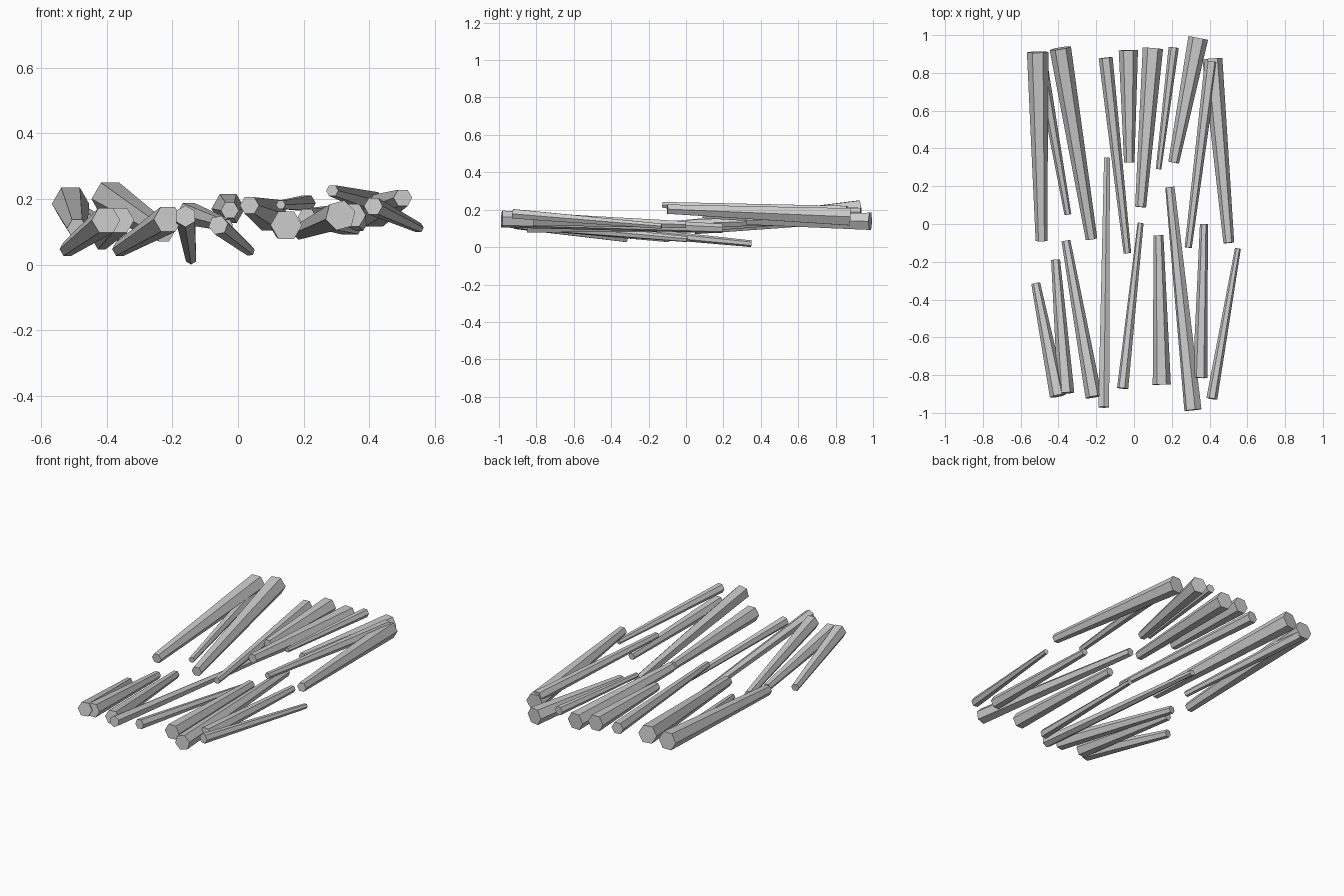
import bpy, bmesh
from math import radians, cos, sin, pi
from mathutils import Vector

if "Cube" in bpy.data.objects:
    bpy.data.objects.remove(bpy.data.objects["Cube"])

TAPER = 0.54  # thin end radius relative to thick end


def spike(name, thick, thin, radius, roll=0):
    """Six-sided tapered stick from its thick end to its thin end."""
    a, b = Vector(thick), Vector(thin)
    axis = (b - a).normalized()
    side = axis.cross(Vector((0, 0, 1))).normalized()
    up = side.cross(axis)
    bm = bmesh.new()
    rings = []
    for centre, r in ((a, radius), (b, radius * TAPER)):
        ring = []
        for i in range(6):
            t = radians(roll) + i * pi / 3
            ring.append(bm.verts.new(centre + r * (side * cos(t) + up * sin(t))))
        rings.append(ring)
    for i in range(6):
        j = (i + 1) % 6
        bm.faces.new((rings[0][i], rings[0][j], rings[1][j], rings[1][i]))
    bm.faces.new(rings[0])
    bm.faces.new(rings[1])
    bmesh.ops.recalc_face_normals(bm, faces=bm.faces)
    mesh = bpy.data.meshes.new(name)
    bm.to_mesh(mesh)
    bm.free()
    bpy.context.collection.objects.link(bpy.data.objects.new(name, mesh))


# back row: thick ends towards +y
back_row = [
    ((-.51, .91, .185), (-.49, -.09, .11), .057),
    ((-.50, .90, .16), (-.35, .05, .085), .034),
    ((-.39, .93, .20), (-.225, -.08, .097), .057),
    ((-.15, .88, .155), (-.035, -.155, .12), .037),
    ((-.03, .92, .17), (-.025, .325, .165), .051),
    ((.10, .93, .15), (.035, .09, .18), .054),
    ((.21, .935, .187), (.13, .29, .182), .027),
    ((.34, .985, .138), (.21, .325, .145), .053),
    ((.41, .86, .19), (.287, -.125, .225), .035),
    ((.415, .875, .162), (.502, -.10, .203), .053),
]
# front row: thick ends towards -y
front_row = [
    ((-.402, -.91, .135), (-.52, -.315, .047), .044),
    ((-.36, -.895, .135), (-.415, -.19, .067), .044),
    ((-.213, -.915, .138), (-.36, -.09, .047), .044),
    ((-.16, -.97, .147), (-.143, .35, .018), .033, 30),
    ((-.06, -.87, .12), (.035, .005, .042), .03, 10),
    ((.147, -.85, .12), (.13, -.06, .105), .048),
    ((.312, -.985, .15), (.19, .195, .10), .047, 15),
    ((.35, -.815, .15), (.37, 0, .12), .039),
    ((.412, -.925, .178), (.55, -.13, .112), .029),
]
for label, row in (("back_spike", back_row), ("front_spike", front_row)):
    for n, spec in enumerate(row, 1):
        spike(f"{label}_{n}", *spec)
